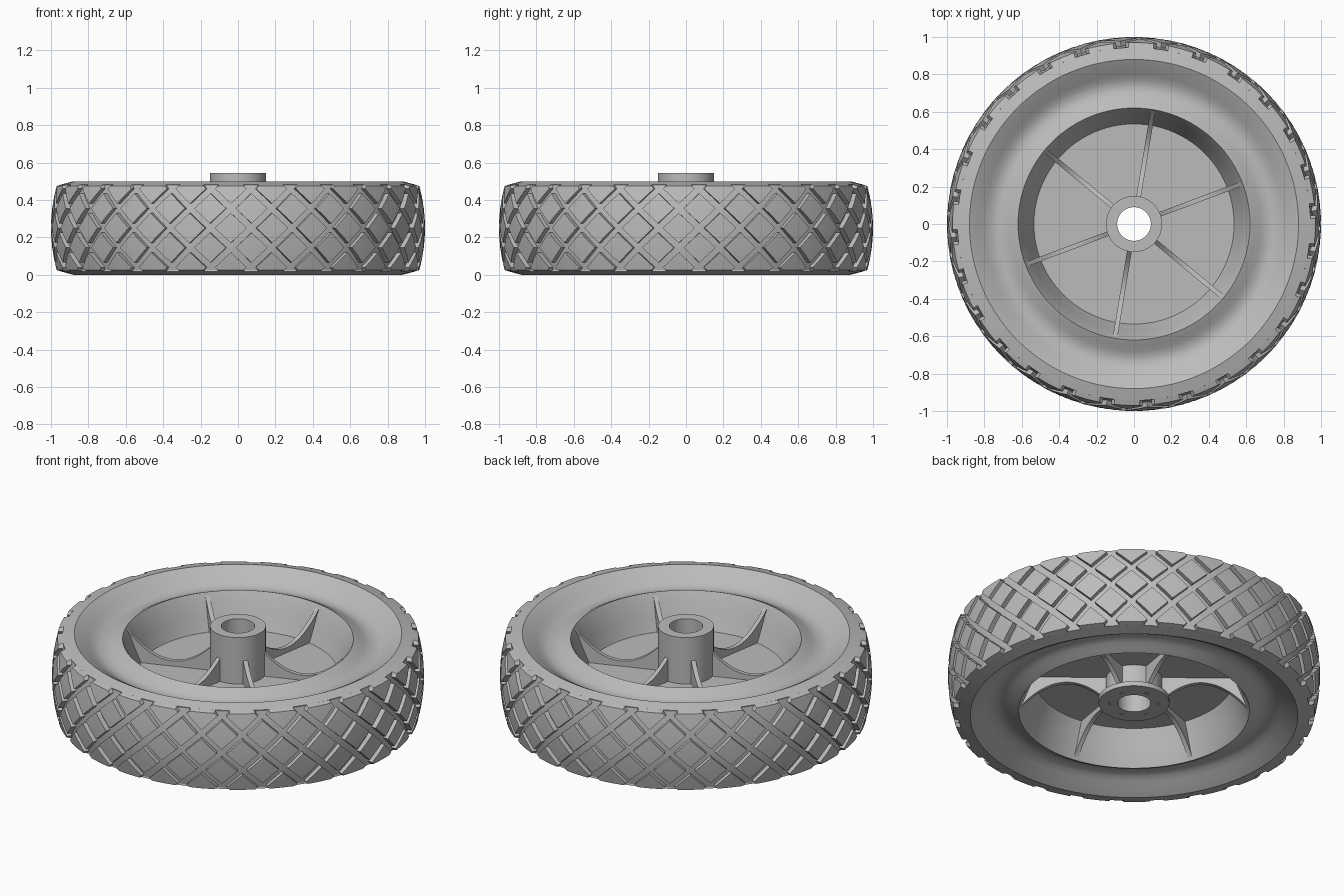
import bpy, bmesh, math

old = bpy.data.objects.get("Cube")
if old:
    bpy.data.objects.remove(old, do_unlink=True)

MID = 0.25          # height of the wheel's mid plane
CELLS = 28          # tread pattern repeats around the tyre
DEPTH = 0.028       # groove depth
SHOULDER = 0.475    # top edge of the tread

grey = bpy.data.materials.new("plain grey")
grey.use_nodes = True
grey.diffuse_color = (0.5, 0.5, 0.5, 1)
grey.node_tree.nodes["Principled BSDF"].inputs["Base Color"].default_value = (0.5, 0.5, 0.5, 1)


def finish(name, bm, angle=25):
    bmesh.ops.recalc_face_normals(bm, faces=bm.faces)
    mesh = bpy.data.meshes.new(name)
    bm.to_mesh(mesh)
    bm.free()
    mesh.materials.append(grey)
    obj = bpy.data.objects.new(name, mesh)
    bpy.context.collection.objects.link(obj)
    bpy.ops.object.select_all(action='DESELECT')
    obj.select_set(True)
    bpy.context.view_layer.objects.active = obj
    bpy.ops.object.shade_smooth_by_angle(angle=math.radians(angle))
    return obj


def polar(r, a, z):
    return (r * math.cos(a), r * math.sin(a), z)


def revolve(name, profile, segments):
    """Turn a closed (radius, height) profile around the z axis."""
    bm = bmesh.new()
    rings = [[bm.verts.new(polar(r, math.tau * i / segments, z)) for r, z in profile]
             for i in range(segments)]
    n = len(profile)
    for i in range(segments):
        a, b = rings[i], rings[(i + 1) % segments]
        for j in range(n):
            k = (j + 1) % n
            bm.faces.new((a[j], b[j], b[k], a[k]))
    return finish(name, bm)


def tread_radius(z):
    return 1 - 0.03 * ((z - MID) / 0.225) ** 2


# Tyre, dished rim and central web as one turned body, symmetric about MID
upper = [(0.12, 0.27), (0.535, 0.27), (0.552, 0.31), (0.572, 0.36), (0.595, 0.42),
         (0.62, 0.468), (0.65, 0.454), (0.68, 0.436), (0.71, 0.425), (0.74, 0.423),
         (0.77, 0.432), (0.80, 0.450), (0.84, 0.478), (0.88, 0.5), (0.944, 0.483)]
upper += [(tread_radius(z) - DEPTH, z) for z in (0.475, 0.42, 0.36, 0.30)]
lower = [(r, 2 * MID - z) for r, z in reversed(upper)]
revolve("tyre_and_rim", upper + lower, 4 * CELLS)

# Hub tube with a flange at its lower end
revolve("hub", [(0.09, 0.077), (0.19, 0.077), (0.19, 0.105), (0.15, 0.105),
                (0.15, 0.545), (0.09, 0.545)], 64)


# Tread blocks between the crossed grooves
def add_block(bm, angle, outline, flip=False):
    def place(r, s, z):
        return bm.verts.new(polar(r, angle + s, 2 * MID - z if flip else z))

    pts = []
    for p, q in zip(outline, outline[1:] + outline[:1]):
        pts += [p, ((p[0] + q[0]) / 2, (p[1] + q[1]) / 2)]
    top, base = [], []
    for s, z in pts:
        top.append(place(tread_radius(z), s, z))
        if z >= SHOULDER - 1e-6:
            base.append(place(0.944, s, 0.483))
        else:
            base.append(place(tread_radius(z) - DEPTH - 0.006, s, z))
    zc = sum(z for _, z in outline) / len(outline)
    centre = place(tread_radius(zc), 0, zc)
    for i in range(len(pts)):
        j = (i + 1) % len(pts)
        bm.faces.new((top[i], top[j], centre))
        bm.faces.new((base[i], base[j], top[j], top[i]))


W, H = 0.087, 0.080      # half width and half height of one block
ROW = 0.105              # height between block rows
edge_z = MID + 2 * ROW
cut_w = W * (1 - (SHOULDER - edge_z) / H)
edge_block = [(-W, edge_z), (0, edge_z - H), (W, edge_z),
              (cut_w, SHOULDER), (-cut_w, SHOULDER)]


def diamond(z):
    return [(-W, z), (0, z - H), (W, z), (0, z + H)]


bm = bmesh.new()
step = math.tau / CELLS
start = math.radians(94.2)
for i in range(CELLS):
    a = start + i * step
    add_block(bm, a, diamond(MID + ROW))
    add_block(bm, a, diamond(MID - ROW))
    add_block(bm, a + step / 2, diamond(MID))
    add_block(bm, a + step / 2, edge_block)
    add_block(bm, a + step / 2, edge_block, flip=True)
finish("tread_blocks", bm)

# Six thin ribs with hollow curved edges, above and below the web
radii = [0.13 + 0.48 * i / 20 for i in range(21)]
curve = [(r, 0.30 + 0.15 * ((r - 0.36) / 0.25) ** 2) for r in radii]
outline = curve + [(r, 2 * MID - z) for r, z in reversed(curve)]
for k in range(6):
    a = math.radians(20.5 + 60 * k)
    c, s = math.cos(a), math.sin(a)
    bm = bmesh.new()
    sides = [[bm.verts.new((r * c - t * s, r * s + t * c, z)) for r, z in outline]
             for t in (-0.0125, 0.0125)]
    n = len(curve)
    last = len(outline) - 1
    for side in sides:
        for i in range(n - 1):
            bm.faces.new((side[i], side[i + 1], side[last - i - 1], side[last - i]))
    for i in range(len(outline)):
        j = (i + 1) % len(outline)
        bm.faces.new((sides[0][i], sides[0][j], sides[1][j], sides[1][i]))
    finish(f"rib_{k + 1}", bm)
